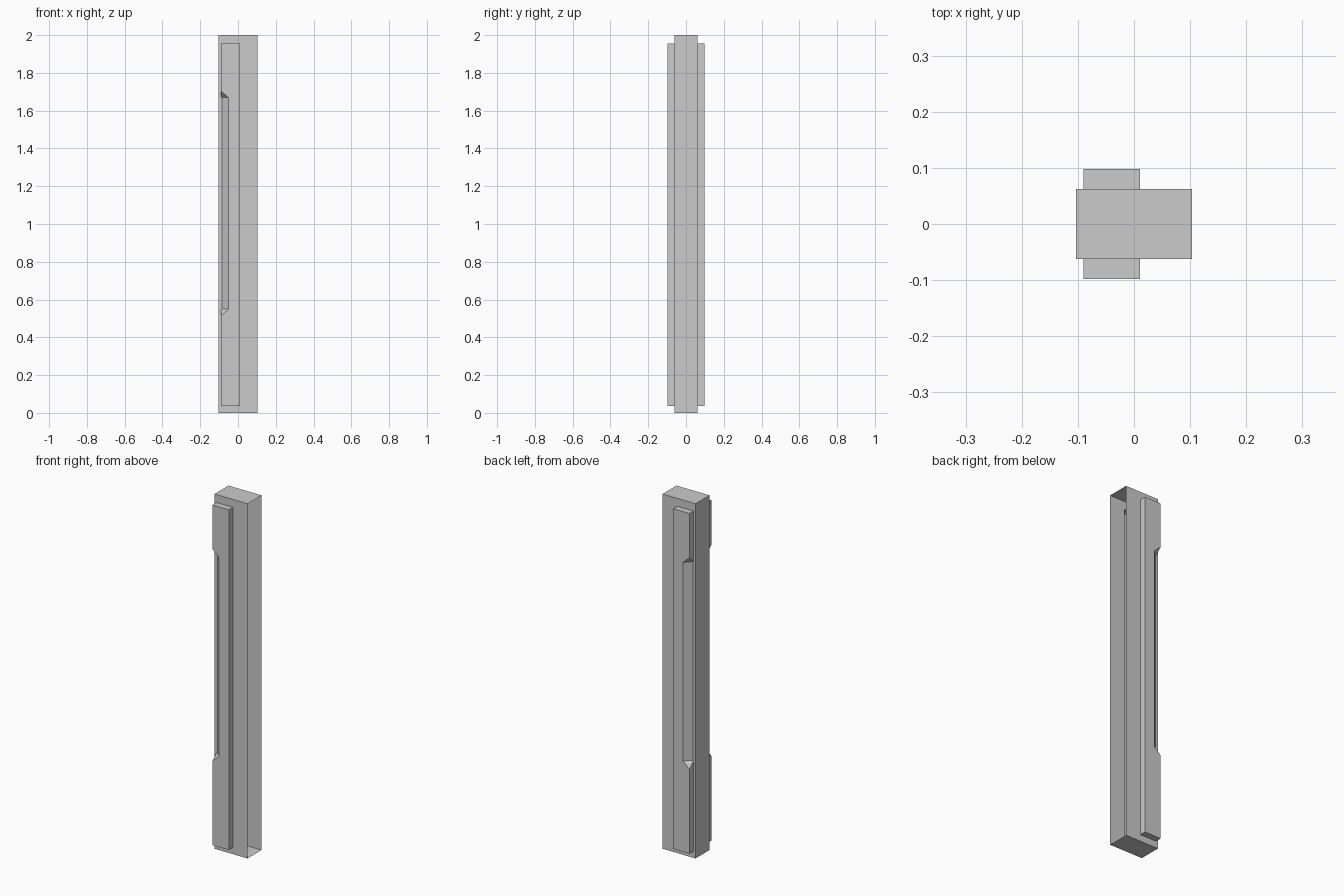
import bpy, bmesh

cube = bpy.data.objects.get("Cube")
if cube:
    bpy.data.objects.remove(cube, do_unlink=True)

grey = bpy.data.materials.new("plain grey")
grey.use_nodes = True
colour = (0.6, 0.6, 0.6, 1)
grey.diffuse_color = colour
grey.node_tree.nodes["Principled BSDF"].inputs["Base Color"].default_value = colour

HALF_X, HALF_Y = 0.103, 0.062      # main bar
PLATE_X, PLATE_Y = -0.09, 0.098    # outer corner of the raised plates
CUT, SLOPE = 0.04, 0.036           # chamfer width and rise of its ends


def make_object(name, bm):
    bmesh.ops.recalc_face_normals(bm, faces=bm.faces[:])
    mesh = bpy.data.meshes.new(name)
    bm.to_mesh(mesh)
    bm.free()
    mesh.materials.append(grey)
    obj = bpy.data.objects.new(name, mesh)
    bpy.context.collection.objects.link(obj)
    return obj


def box(name, low, high):
    bm = bmesh.new()
    bmesh.ops.create_cube(bm, size=1)
    for v in bm.verts:
        v.co = [high[i] if v.co[i] > 0 else low[i] for i in range(3)]
    return make_object(name, bm)


def chamfer_cutter(side):
    """Three-sided prism whose slanted ends meet the plate corner in a point."""
    bm = bmesh.new()
    rings = []
    for z, direction in ((0.513, -1), (1.705, 1)):
        ring = []
        for u, v in ((-1, -1), (2, -1), (-1, 2)):
            height = z - direction * SLOPE * (u + v)
            ring.append(bm.verts.new((PLATE_X + u * CUT,
                                      side * (PLATE_Y - v * CUT), height)))
        bm.faces.new(ring)
        rings.append(ring)
    for i in range(3):
        j = (i + 1) % 3
        bm.faces.new((rings[0][i], rings[0][j], rings[1][j], rings[1][i]))
    return make_object("chamfer_cutter", bm)


def combine(target, tool, operation):
    mod = target.modifiers.new("combine", 'BOOLEAN')
    mod.operation, mod.object, mod.solver = operation, tool, 'EXACT'
    bpy.context.view_layer.update()
    graph = bpy.context.evaluated_depsgraph_get()
    mesh = bpy.data.meshes.new_from_object(target.evaluated_get(graph))
    target.modifiers.clear()
    target.data = mesh
    bpy.data.objects.remove(tool, do_unlink=True)


# Main bar with a chamfered plate on the front and the back
bar = box("post", (-HALF_X, -HALF_Y, 0), (HALF_X, HALF_Y, 2))
for side in (-1, 1):
    ys = sorted((side * 0.03, side * PLATE_Y))
    plate = box("raised_plate", (PLATE_X, ys[0], 0.037), (0.011, ys[1], 1.955))
    combine(plate, chamfer_cutter(side), 'DIFFERENCE')
    combine(bar, plate, 'UNION')

# Open joining side of the hollow post
bm = bmesh.new()
bm.from_mesh(bar.data)
open_side = [f for f in bm.faces if f.calc_center_median().x > HALF_X - 0.001]
bmesh.ops.delete(bm, geom=open_side, context='FACES')
for f in bm.faces:
    f.smooth = False
    f.material_index = 0
bm.to_mesh(bar.data)
bm.free()
bar.data.materials.clear()
bar.data.materials.append(grey)
